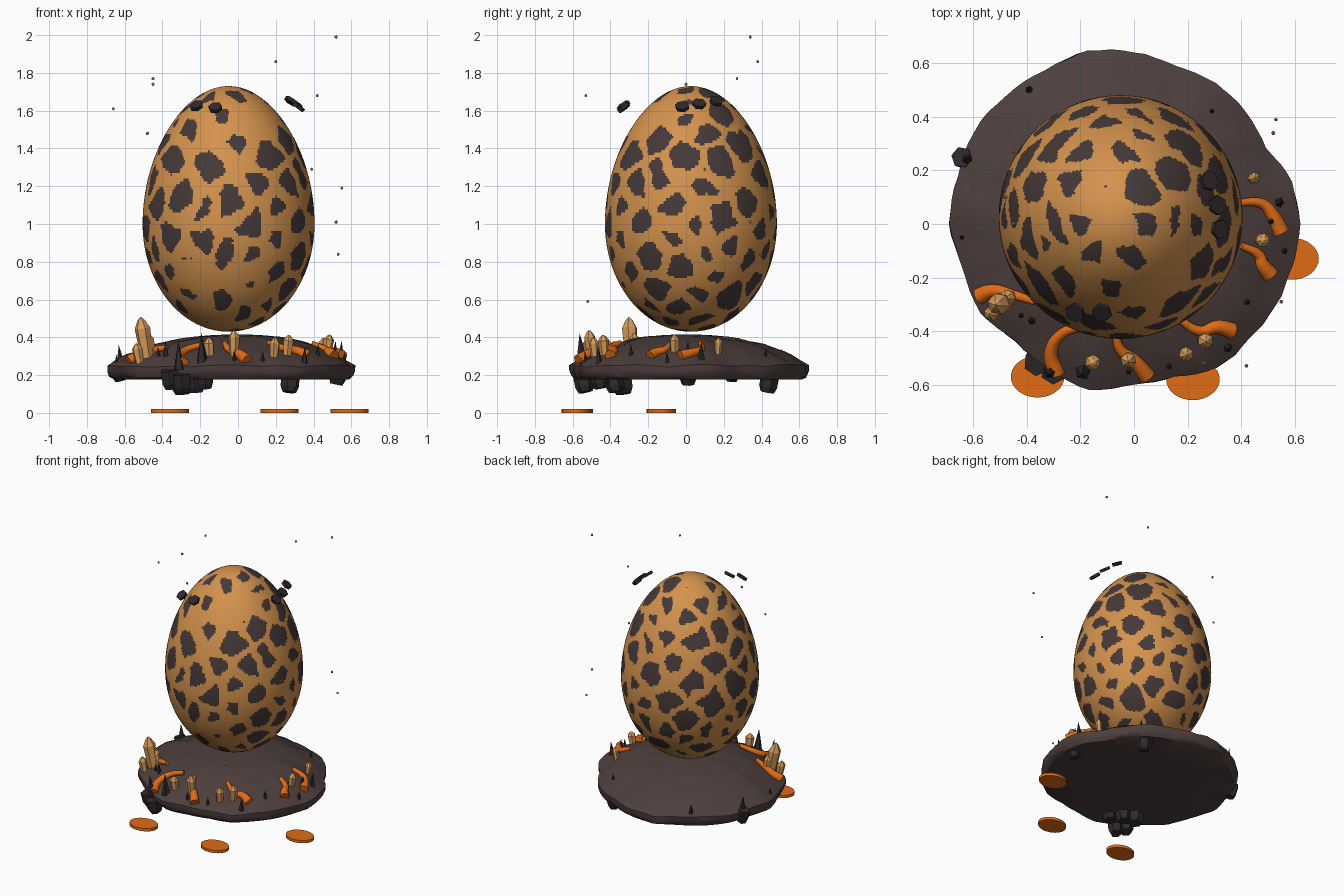
import bpy, bmesh, math, random
from mathutils import Vector, Matrix, noise, kdtree

random.seed(7)
if "Cube" in bpy.data.objects:
    bpy.data.objects.remove(bpy.data.objects["Cube"])


def material(name, r, g, b):
    m = bpy.data.materials.new(name)
    m.use_nodes = True
    m.diffuse_color = (r, g, b, 1)
    node = m.node_tree.nodes["Principled BSDF"]
    node.inputs["Base Color"].default_value = (r, g, b, 1)
    node.inputs["Roughness"].default_value = 0.8
    return m


EARTH = material("dark earth", 0.075, 0.05, 0.047)
SHELL = material("dark shell", 0.06, 0.041, 0.039)
GLOW = material("amber seam", 0.66, 0.29, 0.075)
LAVA = material("orange lava", 0.75, 0.15, 0.008)
CRYSTAL = material("amber crystal", 0.68, 0.34, 0.11)
ROCK = material("black rock", 0.028, 0.022, 0.024)


def place(name, mesh, mats, matrix=Matrix(), smooth=False):
    obj = bpy.data.objects.new(name, mesh)
    bpy.context.collection.objects.link(obj)
    for m in mats:
        if m.name not in mesh.materials:
            mesh.materials.append(m)
    obj.matrix_world = matrix
    if smooth:
        mesh.shade_smooth()
    return obj


def lathe(name, profile, segs, mats, matrix=Matrix(), smooth=False, warp=None):
    """Spin (radius, height) pairs about z; zero radius makes a pole."""
    bm = bmesh.new()
    rings = []
    for r, z in profile:
        count = segs if r > 0 else 1
        ring = []
        for i in range(count):
            a = math.tau * i / segs
            co = Vector((r * math.cos(a), r * math.sin(a), z))
            ring.append(bm.verts.new(warp(co, a) if warp else co))
        rings.append(ring)
    for low, high in zip(rings, rings[1:]):
        for i in range(segs):
            j = (i + 1) % segs
            corners = [low[i % len(low)], low[j % len(low)],
                       high[j % len(high)], high[i % len(high)]]
            bm.faces.new(list(dict.fromkeys(corners)))
    bmesh.ops.recalc_face_normals(bm, faces=bm.faces[:])
    mesh = bpy.data.meshes.new(name)
    bm.to_mesh(mesh)
    bm.free()
    return place(name, mesh, mats, matrix, smooth)


def pose(loc, direction=(0, 0, 1), spin=0.0):
    turn = Vector(direction).to_track_quat('Z', 'Y').to_matrix().to_4x4()
    return Matrix.Translation(loc) @ turn @ Matrix.Rotation(spin, 4, 'Z')


# Rocky island: rim radius every fifteen degrees, domed top, flat underside
RIM = [.62, .61, .57, .59, .61, .61, .64, .67, .66, .68, .69, .68,
       .69, .66, .66, .62, .63, .64, .60, .59, .62, .61, .61, .61]


def rim_radius(a):
    t = (a % math.tau) / math.tau * len(RIM)
    i = int(t)
    return RIM[i % len(RIM)] * (1 - t + i) + RIM[(i + 1) % len(RIM)] * (t - i)


def dome(f):
    return 0.25 + 0.165 * (1 - min(f, 1) ** 2.4)


def ground(x, y):
    return dome(math.hypot(x, y) / rim_radius(math.atan2(y, x)))


def rough(co, a):
    k = rim_radius(a)
    p = Vector((co.x * k, co.y * k, co.z))
    f = math.hypot(co.x, co.y)
    if co.z > 0.19 and f > 0.3:
        p.z += 0.016 * noise.noise(p * 7) * f
        p *= 1 + 0.012 * noise.noise(p * 13)
    return p


tops = [1 - i / 14 for i in range(15)]
island_profile = [(0, .18), (.6, .18), (.95, .178), (.985, .195), (1, .22)]
island_profile += [(f, dome(f)) for f in tops[:-1]] + [(0, dome(0))]
lathe("island", island_profile, 96, [EARTH], smooth=True, warp=rough)
bpy.context.view_layer.objects.active = bpy.data.objects["island"]
bpy.data.objects["island"].select_set(True)
bpy.ops.object.shade_smooth_by_angle(angle=math.radians(40))

# Egg: two half ellipses, widest at height one
ROWS, WIDE = 150, 0.455


def egg_point(t):
    c = -math.cos(t * math.pi)
    r = WIDE * math.sin(t * math.pi)
    if c > 0:
        r *= 1 - 0.07 * c * c
    return (r if 0 < t < 1 else 0, 1 + c * (0.73 if c > 0 else 0.57))


egg = lathe("egg", [egg_point(i / ROWS) for i in range(ROWS + 1)], 250,
            [SHELL, GLOW], Matrix.Translation((-0.05, 0.026, 0)), True)

# Shell plates are cells around scattered seeds; the seams between them glow
CELLS = 118
tree = kdtree.KDTree(CELLS)
for i in range(CELLS):
    r, z = egg_point(math.acos(1 - 2 * (i + 0.5) / CELLS) / math.pi)
    a = i * math.pi * (3 - math.sqrt(5))
    jitter = Vector([random.uniform(-0.06, 0.06) for _ in range(3)])
    tree.insert(Vector((r * math.cos(a), r * math.sin(a), z)) + jitter, i)
tree.balance()
for face in egg.data.polygons:
    p = face.center
    q = p + 0.03 * noise.noise_vector(p * 9) + 0.012 * noise.noise_vector(p * 24)
    near, second = tree.find_n(q, 2)
    seam = 0.056 + 0.04 * noise.noise(p * 4)
    face.material_index = int(second[2] - near[2] < seam)

# Lava veins: thick open end at the rim, thin end toward the egg
VEINS = [[(-.58, -.27), (-.53, -.25), (-.45, -.265), (-.37, -.29)],
         [(-.29, -.56), (-.31, -.48), (-.27, -.41), (-.17, -.38)],
         [(.05, -.57), (0, -.51), (-.05, -.47), (-.07, -.40)],
         [(.37, -.40), (.31, -.385), (.25, -.40), (.16, -.35)],
         [(.51, -.19), (.48, -.15), (.47, -.12), (.40, -.08)],
         [(.55, -.03), (.52, .03), (.48, .075), (.39, .08)]]
for n, path in enumerate(VEINS):
    curve = bpy.data.curves.new("vein_path", 'CURVE')
    curve.dimensions = '3D'
    curve.bevel_depth = 0.03
    curve.bevel_resolution = 3
    curve.use_fill_caps = True
    line = curve.splines.new('BEZIER')
    line.bezier_points.add(len(path) - 1)
    for k, (pt, (x, y)) in enumerate(zip(line.bezier_points, path)):
        pt.co = (x, y, ground(x, y) + 0.012)
        pt.radius = 1.05 - 0.2 * k
        pt.handle_left_type = pt.handle_right_type = 'AUTO'
    temp = bpy.data.objects.new("vein_helper", curve)
    mesh = bpy.data.meshes.new_from_object(temp)
    bpy.data.objects.remove(temp)
    mesh.materials.clear()
    vein = place(f"lava_vein_{n}", mesh, [LAVA])
    mesh.shade_smooth()
    mesh.set_sharp_from_angle(angle=math.radians(50))

# Crystals: x, y, height, radius
CRYSTALS = [(-.48, -.29, .22, .042), (-.46, -.27, .12, .03), (-.52, -.33, .11, .028),
            (-.15, -.51, .10, .03), (-.02, -.50, .14, .03), (.19, -.48, .11, .028),
            (.26, -.43, .11, .03), (.47, -.06, .10, .028), (.44, .17, .09, .022)]
for n, (x, y, h, r) in enumerate(CRYSTALS):
    shape = [(0, 0), (r * .8, 0), (r, h * .72), (r * .45, h * .92), (0, h)]
    lathe(f"crystal_{n}", shape, 6, [CRYSTAL],
          pose((x, y, ground(x, y) - 0.01), (x * .35, y * .2, 1), n))

# Black spikes: x, y, height
SPIKES = [(-.39, .50, .09), (.29, .42, .06), (.54, .08, .11), (.51, .01, .09),
          (-.64, -.05, .06), (-.38, -.36, .09), (-.42, -.34, .07), (-.31, -.55, .15),
          (-.19, -.55, .16), (-.02, -.55, .07), (.13, -.53, .07), (.35, -.46, .10),
          (.42, -.29, .08), (-.62, .24, .12), (.56, -.1, .07)]
for n, (x, y, h) in enumerate(SPIKES):
    r = h * 0.2
    lathe(f"spike_{n}", [(0, 0), (r, 0), (r * .6, h * .45), (0, h)], 5, [ROCK],
          pose((x, y, ground(x, y) - 0.02), (x * .15, y * .15, 1), n))

# Broken rocks under the island: x, y, bottom height, radius
HANGING = [(-.35, -.50, .13, .05), (-.29, -.53, .11, .05), (-.22, -.37, .11, .05),
           (-.29, -.33, .10, .055), (-.17, -.45, .13, .045), (.27, .43, .11, .05),
           (.52, .01, .15, .045), (-.62, .24, .17, .04)]
for n, (x, y, z, r) in enumerate(HANGING):
    lathe(f"hanging_rock_{n}", [(0, 0), (r * .75, 0), (r, .03), (r, .1), (0, .1)], 6,
          [ROCK], pose((x, y, z), (x * .4, y * .4, 1), n))

# Loose shell chips floating by the crown
CHIPS = [(-.22, -.33, 1.625), (-.12, -.33, 1.615), (.28, .16, 1.65),
         (.31, .07, 1.635), (.32, -.02, 1.62)]
for n, loc in enumerate(CHIPS):
    out = Vector((loc[0] + .05, loc[1], 0)).normalized() + Vector((0, 0, 1.3))
    lathe(f"shell_chip_{n}", [(0, -.01), (.036, -.01), (.038, .01), (0, .01)], 6,
          [ROCK], pose(loc, out, n))

# Lava puddles below
for n, (x, y) in enumerate([(-.36, -.57), (.22, -.58), (.59, -.13)]):
    lathe(f"lava_puddle_{n}", [(0, 0), (.1, 0), (.1, .02), (0, .02)], 32, [LAVA],
          Matrix.Translation((x, y, 0)) @ Matrix.Diagonal((1, .78, 1, 1)))

# Drifting sparks
SPARKS = [(.52, .34, 1.99), (.20, .38, 1.86), (-.45, .27, 1.77), (-.45, 0, 1.74),
          (-.66, .03, 1.61), (.42, -.53, 1.68), (-.48, .1, 1.48), (.39, .1, 1.29),
          (.55, -.29, 1.19), (.52, .34, 1.01), (.53, .39, .84), (.26, -.52, .59)]
for n, loc in enumerate(SPARKS):
    r = 0.009 if n % 3 else 0.01
    lathe(f"spark_{n}", [(0, -r), (r * .8, -r * .4), (r * .8, r * .4), (0, r)], 6,
          [CRYSTAL], Matrix.Translation(loc))
